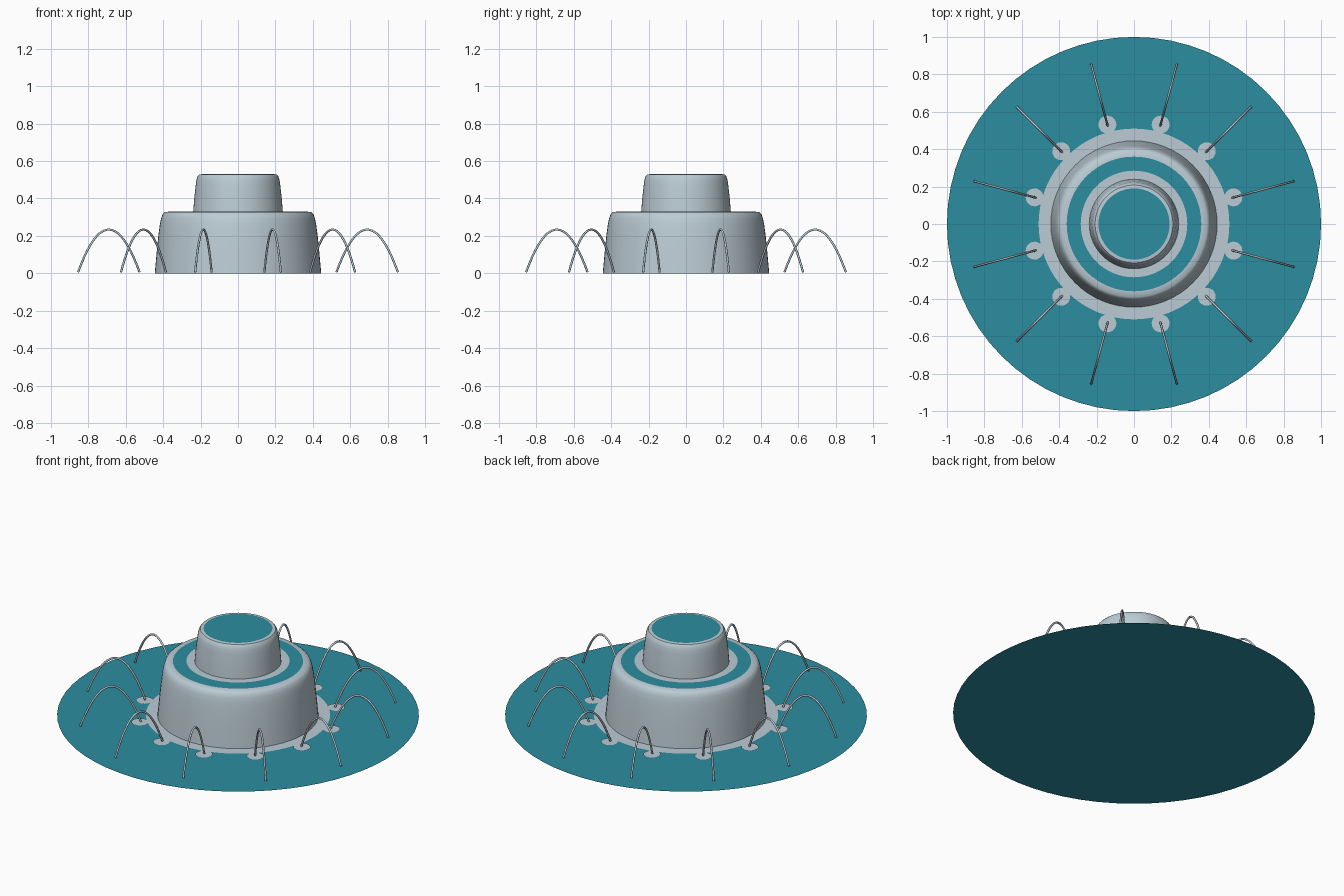
import bpy, bmesh, math
from mathutils import Matrix

if "Cube" in bpy.data.objects:
    bpy.data.objects.remove(bpy.data.objects["Cube"])


def material(name, rgb):
    m = bpy.data.materials.new(name)
    m.diffuse_color = (*rgb, 1)
    m.use_nodes = True
    m.node_tree.nodes["Principled BSDF"].inputs["Base Color"].default_value = m.diffuse_color
    return m


WATER = material("teal water", (0.025, 0.27, 0.35))
STONE = material("pale stone", (0.50, 0.60, 0.66))
FOAM = material("white foam", (0.50, 0.60, 0.66))


def finish(name, bm, mat):
    mesh = bpy.data.meshes.new(name)
    bm.to_mesh(mesh)
    bm.free()
    mesh.materials.append(mat)
    ob = bpy.data.objects.new(name, mesh)
    bpy.context.collection.objects.link(ob)
    return ob


def disc(name, radius, z, mat, sides=64, x=0, y=0):
    bm = bmesh.new()
    bmesh.ops.create_circle(bm, cap_ends=True, radius=radius, segments=sides,
                            matrix=Matrix.Translation((x, y, z)))
    return finish(name, bm, mat)


def lathe(name, profile, mat, sides=64):
    bm = bmesh.new()
    rings = []
    for r, z in profile:
        rings.append([bm.verts.new((r * math.cos(a), r * math.sin(a), z))
                      for a in (math.tau * i / sides for i in range(sides))])
    for low, high in zip(rings, rings[1:]):
        for i in range(sides):
            j = (i + 1) % sides
            bm.faces.new((low[i], low[j], high[j], high[i]))
    ob = finish(name, bm, mat)
    bpy.ops.object.select_all(action='DESELECT')
    ob.select_set(True)
    bpy.context.view_layer.objects.active = ob
    bpy.ops.object.shade_smooth_by_angle(angle=math.radians(40))
    return ob


# Round pool, with a ring of foam around the lower tier
disc("pool", 1.0, 0.0, WATER)
lathe("lower_foam", [(0.51, 0.003), (0.43, 0.003)], FOAM)

# Two stone tiers with rounded rims and flat lips
lathe("lower_tier", [(0.445, 0), (0.436, 0.10), (0.426, 0.20), (0.418, 0.26),
                     (0.411, 0.295), (0.402, 0.318), (0.39, 0.328), (0.36, 0.33)], STONE)
lathe("upper_tier", [(0.24, 0.325), (0.234, 0.40), (0.226, 0.47), (0.222, 0.498),
                     (0.216, 0.518), (0.208, 0.528), (0.19, 0.53)], STONE)

# Water and foam held by the tiers
disc("lower_basin_water", 0.362, 0.329, WATER)
lathe("upper_foam", [(0.285, 0.332), (0.23, 0.332)], FOAM)
disc("upper_basin_water", 0.192, 0.529, WATER)

# Twelve arching jets, each rising from a small foam patch
START, END, HEIGHT, STEPS = 0.545, 0.885, 0.228, 20
for k in range(12):
    a = math.radians(15 + 30 * k)
    c, s = math.cos(a), math.sin(a)
    disc(f"jet_foam_{k + 1}", 0.048, 0.004, FOAM, 20, 0.55 * c, 0.55 * s)

    curve = bpy.data.curves.new(f"jet_{k + 1}", 'CURVE')
    curve.dimensions = '3D'
    curve.bevel_depth = 0.006
    curve.bevel_resolution = 1
    curve.use_fill_caps = True
    line = curve.splines.new('POLY')
    line.points.add(STEPS)
    for i, p in enumerate(line.points):
        t = i / STEPS
        r = START + (END - START) * t
        p.co = (r * c, r * s, 0.006 + 4 * HEIGHT * t * (1 - t), 1)
    curve.materials.append(STONE)
    bpy.context.collection.objects.link(bpy.data.objects.new(f"jet_{k + 1}", curve))
